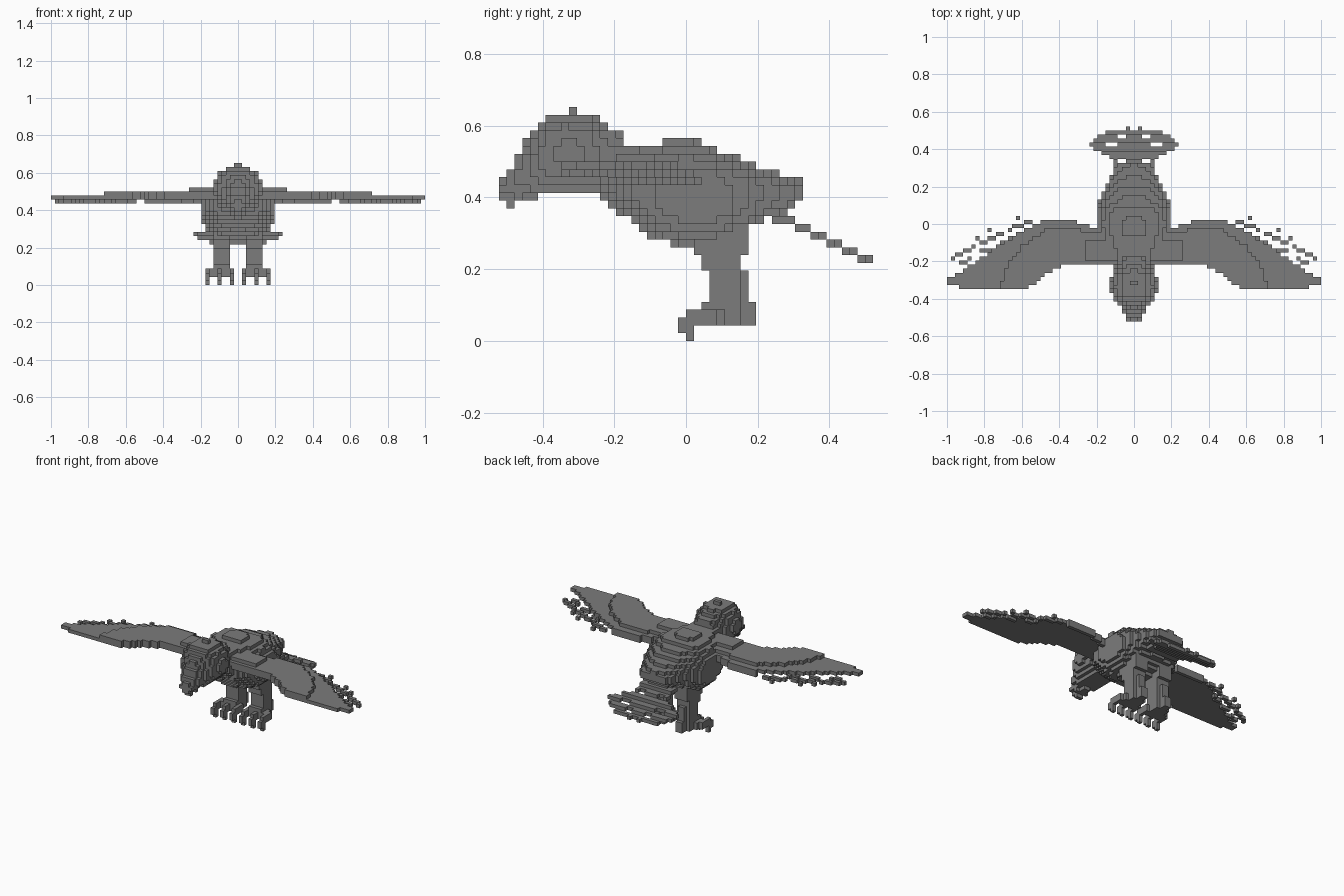
import bpy, bmesh
from mathutils import Vector

if "Cube" in bpy.data.objects:
    bpy.data.objects.remove(bpy.data.objects["Cube"], do_unlink=True)

V = 2 / 92            # edge of one block
HALF, DEPTH, TALL = 46, 24, 30

grey = bpy.data.materials.new("slate grey")
grey.use_nodes = True
grey.diffuse_color = (0.2, 0.2, 0.2, 1)
grey.node_tree.nodes["Principled BSDF"].inputs["Base Color"].default_value = (0.2, 0.2, 0.2, 1)

parts, taken = {}, set()


def add(name, cells):
    """Claim free cells for a part, mirrored in x when asked by the caller."""
    fresh = set(cells) - taken
    taken.update(fresh)
    parts.setdefault(name, set()).update(fresh)


def mirror(cells):
    return {(-1 - i, j, k) for i, j, k in cells}


def both(cells):
    return set(cells) | mirror(cells)


def pair(name, cells):
    cells = set(cells)
    add("left_" + name, cells)
    add("right_" + name, mirror(cells))


def box(i0, i1, j0, j1, k0, k1):
    return {(i, j, k) for i in range(i0, i1 + 1)
            for j in range(j0, j1 + 1) for k in range(k0, k1 + 1)}


def lerp(table, t):
    """Read a row of values from a table sorted by its first column."""
    for a, b in zip(table, table[1:]):
        if a[0] <= t <= b[0]:
            f = (t - a[0]) / (b[0] - a[0])
            return [p + (q - p) * f for p, q in zip(a[1:], b[1:])]
    return None


def loft(stations, power):
    """Rounded slices along y: (y, low z, high z, half width)."""
    cells = set()
    for j in range(-DEPTH, DEPTH):
        row = lerp(stations, (j + 0.5) * V)
        if not row:
            continue
        lo, hi, half = row
        mid, rad = (lo + hi) / 2, (hi - lo) / 2
        for i in range(HALF):
            for k in range(TALL):
                x, z = (i + 0.5) * V, (k + 0.5) * V
                if (x / half) ** power + (abs(z - mid) / rad) ** power <= 1:
                    cells.add((i, j, k))
    return both(cells)


# Head with crest and hooked beak
add("head", loft([(-.47, .39, .52, .055), (-.43, .395, .585, .075), (-.39, .405, .635, .115),
                  (-.33, .41, .64, .13), (-.27, .41, .635, .115), (-.23, .40, .61, .09),
                  (-.17, .39, .58, .085)], 2))
add("crest", box(-1, 0, -15, -15, 29, 29))
add("beak", loft([(-.53, .39, .44, .03), (-.48, .39, .5, .05), (-.45, .39, .5, .06)], 2))
add("beak", box(-1, 0, -23, -23, 17, 19) | box(-1, 0, -24, -22, 18, 19))

# Body
add("body", loft([(-.24, .41, .53, .09), (-.16, .335, .545, .16), (-.08, .28, .55, .19),
                  (0, .255, .56, .205), (.07, .26, .55, .205), (.11, .27, .525, .195),
                  (.17, .305, .505, .17), (.22, .345, .48, .14), (.28, .355, .46, .115),
                  (.33, .40, .44, .085)], 2.4))
add("back_ridge", box(-3, 2, -3, -1, 25, 25))

# Wings: outline as (x, leading y, trailing y), with stacked covert layers
outline = [(.1, -.21, -.03), (.2, -.21, -.03), (.25, -.215, -.01), (.33, -.22, .02), (.41, -.23, .02),
           (.48, -.28, .015), (.56, -.34, -.02), (.65, -.345, -.07), (.72, -.345, -.11),
           (.8, -.345, -.17), (.87, -.345, -.22), (.92, -.34, -.25), (1, -.325, -.295)]
covert = [(.1, -.05), (.4, -.02), (.47, -.03), (.6, -.12), (.66, -.2), (.7, -.28), (.72, -.345)]
wing = set()
for i in range(5, HALF):
    x = (i + 0.5) * V
    lead, trail = lerp(outline, x)
    inner = lerp(covert, x)
    for j in range(-DEPTH, DEPTH):
        y = (j + 0.5) * V
        if lead <= y <= trail:
            wing.add((i, j, 21))
            if inner and y <= inner[0]:
                wing.add((i, j, 22))
            if x < .26 and -.19 < y < -.09:
                wing.add((i, j, 23))
            if .2 < x < .5 and y > trail - V:
                wing.add((i, j, 20))
pair("wing", wing)

# Loose flight feathers stepping along behind each wing
feathers = set()
for i in range(24, 45):
    x = (i + 0.5) * V
    y = lerp([(.5, .02), (.62, -.01), (.72, -.06), (.85, -.12), (1, -.2)], x)[0]
    if i % 7 != 3:
        feathers.add((i, round(y / V - 0.5), 20))
    if 28 < i < 43 and i % 5 < 3:
        feathers.add((i, round(y / V - 2.7), 20))
    if i in (28, 35, 38):
        feathers.add((i, round(y / V + 1.6), 20))
pair("flight_feathers", feathers)

# Tail fan, one block thick and stepping downward
fan = [(.2, .1), (.33, .1), (.36, .14), (.39, .2), (.43, .235), (.46, .2), (.48, .17), (.5, .13), (.53, .1)]
tail = set()
for j in range(11, DEPTH):
    k = round(15 - (j - 12) * 5 / 11)
    half = lerp(fan, (j + 0.5) * V)[0]
    for i in range(HALF):
        gap = (j == 15 and i in (2, 3)) or (j == 19 and 4 <= i <= 6) or (j == 21 and i in (2, 3))
        if j == DEPTH - 1:
            gap = i != 1
        if (i + 0.5) * V <= half and not gap:
            tail.add((i, j, k))
add("tail", both(tail))

# Legs and clawed feet
pair("thigh", box(2, 5, 1, 7, 11, 14) | box(2, 5, 2, 6, 9, 10))
pair("shank", box(2, 5, 3, 6, 5, 8) | box(3, 4, 7, 7, 5, 8))
foot = box(2, 5, 2, 6, 2, 4)
for i in (1, 4, 7):
    foot |= box(i, i, 0, 3, 2, 3) | box(i, i, -1, 0, 1, 2) | box(i, i, 0, 0, 0, 0)
foot |= box(6, 6, 2, 4, 2, 3) | box(3, 4, 7, 8, 2, 4)
pair("foot", foot)

# Skin each part with the block faces that stay open to the air
AXES = [Vector(a) for a in ((1, 0, 0), (0, 1, 0), (0, 0, 1))]
for name, cells in parts.items():
    bm = bmesh.new()
    found = {}

    def corner(p):
        key = tuple(round(c) for c in p)
        if key not in found:
            found[key] = bm.verts.new(Vector(key) * V)
        return found[key]

    for cell in sorted(cells):
        base = Vector(cell)
        for n in range(3):
            u, w = AXES[(n + 1) % 3], AXES[(n + 2) % 3]
            for side in (0, 1):
                near = base + AXES[n] * (2 * side - 1)
                if tuple(round(c) for c in near) in taken:
                    continue
                o = base + AXES[n] * side
                ring = [o, o + u, o + u + w, o + w]
                bm.faces.new([corner(p) for p in (ring if side else ring[::-1])])
    mesh = bpy.data.meshes.new(name)
    bm.to_mesh(mesh)
    bm.free()
    mesh.materials.append(grey)
    bpy.context.collection.objects.link(bpy.data.objects.new(name, mesh))
